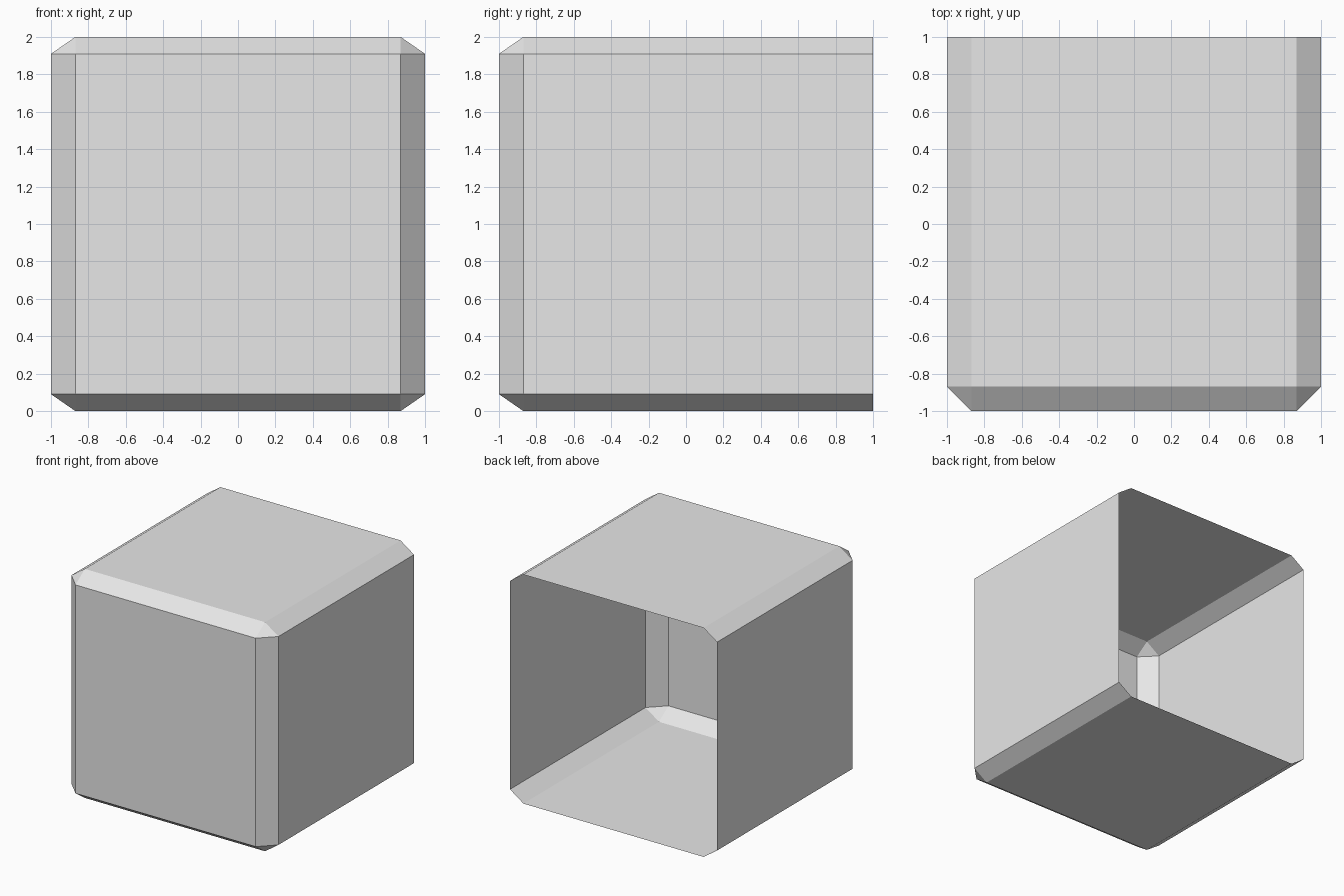
import bpy, bmesh
from math import radians

default = bpy.data.objects.get("Cube")
if default:
    bpy.data.objects.remove(default, do_unlink=True)

# Single light grey material
grey = bpy.data.materials.new("light_grey")
grey.use_nodes = True
grey.diffuse_color = (0.8, 0.8, 0.8, 1)
grey.node_tree.nodes["Principled BSDF"].inputs["Base Color"].default_value = (0.8, 0.8, 0.8, 1)

SIDE_CUT = 0.13   # chamfer across x and y
TOP_CUT = 0.09    # chamfer down z

# Corner points of the chamfered box, mirrored left/right and top/bottom
bm = bmesh.new()
inner = 1 - SIDE_CUT
lip = 1 - TOP_CUT
for sx in (-1, 1):
    for sz in (-1, 1):
        bm.verts.new((sx * inner, -1, 1 + sz * lip))
        for y in (-inner, 1):
            bm.verts.new((sx * inner, y, 1 + sz))
            bm.verts.new((sx, y, 1 + sz * lip))

# Skin the points and merge coplanar triangles into flat panels
bmesh.ops.convex_hull(bm, input=bm.verts[:])
bmesh.ops.dissolve_limit(bm, angle_limit=radians(1), verts=bm.verts[:], edges=bm.edges[:])
bmesh.ops.recalc_face_normals(bm, faces=bm.faces[:])

# Open the back
back = [f for f in bm.faces if f.normal.y > 0.9]
bmesh.ops.delete(bm, geom=back, context='FACES_ONLY')

mesh = bpy.data.meshes.new("open_box_shell")
bm.to_mesh(mesh)
bm.free()
mesh.materials.append(grey)
shell = bpy.data.objects.new("open_box_shell", mesh)
bpy.context.collection.objects.link(shell)
